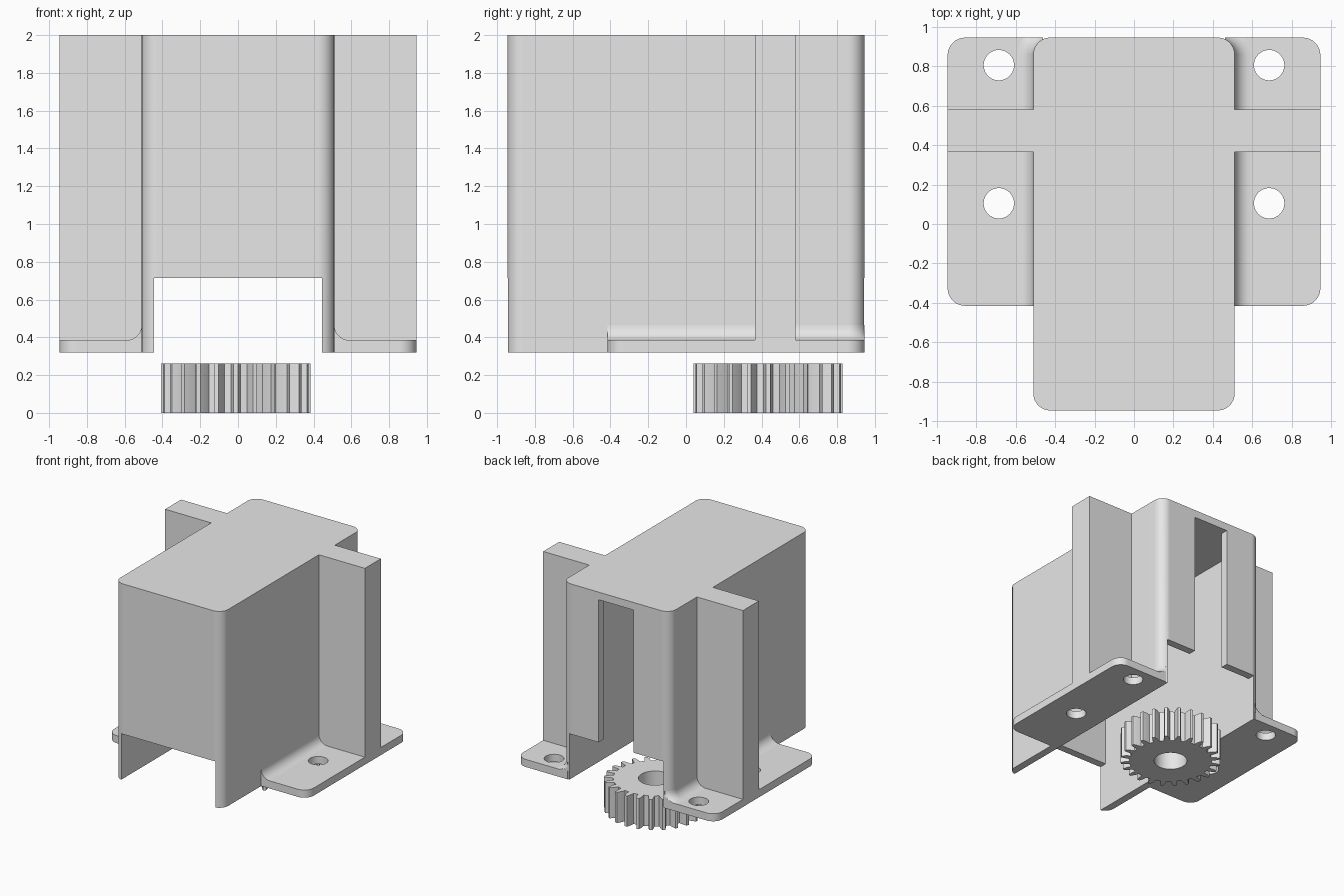
import bpy, bmesh, math
from mathutils import Vector

if "Cube" in bpy.data.objects:
    bpy.data.objects.remove(bpy.data.objects["Cube"])

grey = bpy.data.materials.new("light_grey")
grey.use_nodes = True
grey.diffuse_color = (0.8, 0.8, 0.8, 1)
grey.node_tree.nodes["Principled BSDF"].inputs["Base Color"].default_value = (0.8, 0.8, 0.8, 1)

BASE, TOP, HALF = 0.32, 2.0, 0.945      # bottom, top and half length of the housing
SIDE, INNER, ROUND = 0.51, 0.445, 0.085  # outer and inner side walls, corner radius
PLATE_TOP, PLATE_FRONT = 0.385, -0.415


def make_object(name, bm):
    bmesh.ops.recalc_face_normals(bm, faces=bm.faces)
    mesh = bpy.data.meshes.new(name)
    bm.to_mesh(mesh)
    bm.free()
    mesh.materials.append(grey)
    obj = bpy.data.objects.new(name, mesh)
    bpy.context.collection.objects.link(obj)
    return obj


def prism(name, outline, z0, z1):
    bm = bmesh.new()
    face = bm.faces.new([bm.verts.new((x, y, z0)) for x, y in outline])
    grown = bmesh.ops.extrude_face_region(bm, geom=[face])["geom"]
    verts = [v for v in grown if isinstance(v, bmesh.types.BMVert)]
    bmesh.ops.translate(bm, verts=verts, vec=(0, 0, z1 - z0))
    return make_object(name, bm)


def rounded(corners, steps=8):
    """Outline from (x, y, radius) square corners."""
    points = []
    for i, (x, y, r) in enumerate(corners):
        p = Vector((x, y))
        if r == 0:
            points.append(p)
            continue
        u = (Vector(corners[i - 1][:2]) - p).normalized() * r
        v = (Vector(corners[(i + 1) % len(corners)][:2]) - p).normalized() * r
        for k in range(steps + 1):
            t = math.pi / 2 * k / steps
            points.append(p + u + v - v * math.cos(t) - u * math.sin(t))
    return points


def rect(x0, x1, y0, y1, r=0):
    return rounded([(x0, y0, r), (x1, y0, r), (x1, y1, r), (x0, y1, r)])


def circle(cx, cy, r, n=40):
    return [(cx + r * math.cos(math.tau * i / n), cy + r * math.sin(math.tau * i / n))
            for i in range(n)]


def combine(target, tool, operation):
    tool.hide_render = True
    mod = target.modifiers.new("join", 'BOOLEAN')
    mod.operation, mod.solver, mod.object = operation, 'EXACT', tool
    bpy.context.view_layer.objects.active = target
    bpy.ops.object.modifier_apply(modifier=mod.name)
    bpy.data.objects.remove(tool)


def smooth(obj):
    bpy.ops.object.select_all(action='DESELECT')
    obj.select_set(True)
    bpy.context.view_layer.objects.active = obj
    bpy.ops.object.shade_smooth_by_angle(angle=math.radians(30))
    mod = obj.modifiers.new("flat_faces", 'WEIGHTED_NORMAL')
    mod.keep_sharp = True


# Housing shell with side fins and mounting plates
housing = prism("housing", rect(-SIDE, SIDE, -HALF, HALF, ROUND), BASE, TOP)
for s in (1, -1):
    plate = prism("mounting_plate", rounded([
        (s * 0.46, PLATE_FRONT, 0), (s * HALF, PLATE_FRONT, 0.09),
        (s * HALF, HALF, 0.09), (s * 0.46, HALF, 0)]), BASE, PLATE_TOP)
    combine(housing, plate, 'UNION')
    fin = prism("side_fin", rect(s * 0.47, s * HALF, 0.365, 0.58), BASE, TOP)
    combine(housing, fin, 'UNION')

# Hollow interior, open lower front and back, slot in the back wall
combine(housing, prism("interior", rect(-INNER, INNER, -0.88, 0.88), 0.2, 1.935), 'DIFFERENCE')
combine(housing, prism("lower_opening", rect(-INNER, INNER, -1.1, 1.1), 0.2, 0.715), 'DIFFERENCE')
combine(housing, prism("back_slot", rect(-0.165, 0.165, 0.5, 1.1), 0.6, 1.935), 'DIFFERENCE')

# Screw holes
for s in (1, -1):
    for y in (0.105, 0.805):
        combine(housing, prism("screw_hole", circle(s * 0.685, y, 0.077), 0.2, 0.5), 'DIFFERENCE')
smooth(housing)


# Curved fillet between wall and plate, following the rear corner
def wall_fillet(name, s, radius=0.08, steps=8):
    path = [(Vector((SIDE, PLATE_FRONT)), Vector((1, 0)))]
    for k in range(steps + 1):
        t = math.pi / 2 * k / steps
        n = Vector((math.cos(t), math.sin(t)))
        path.append((Vector((SIDE - ROUND, HALF - ROUND)) + n * ROUND, n))
    profile = []
    for k in range(steps + 1):
        t = math.pi / 2 * k / steps
        profile.append((radius * (1 - math.sin(t)), radius * (1 - math.cos(t))))
    bm = bmesh.new()
    rows = []
    for p, n in path:
        row = []
        for out, up in profile:
            q = p + n * out
            row.append(bm.verts.new((s * max(q.x, 0.46), min(q.y, HALF), PLATE_TOP + up)))
        rows.append(row)
    for a, b in zip(rows, rows[1:]):
        for i in range(steps):
            bm.faces.new((a[i], a[i + 1], b[i + 1], b[i]))
    corner = bm.verts.new((s * SIDE, PLATE_FRONT, PLATE_TOP))
    bm.faces.new(rows[0] + [corner])
    bmesh.ops.remove_doubles(bm, verts=bm.verts, dist=0.0005)
    obj = make_object(name, bm)
    smooth(obj)


wall_fillet("left_fillet", 1)
wall_fillet("right_fillet", -1)

# Spur gear with a centre bore
GEAR_X, GEAR_Y, TEETH = -0.012, 0.435, 24
outline = []
for i in range(TEETH):
    for turn, r in ((-0.29, 0.325), (-0.22, 0.36), (-0.11, 0.395),
                    (0.11, 0.395), (0.22, 0.36), (0.29, 0.325)):
        a = math.tau * (i + turn) / TEETH
        outline.append((GEAR_X + r * math.cos(a), GEAR_Y + r * math.sin(a)))
gear = prism("gear", outline, 0, 0.262)
combine(gear, prism("gear_bore", circle(GEAR_X, GEAR_Y, 0.13), -0.1, 0.4), 'DIFFERENCE')
smooth(gear)
